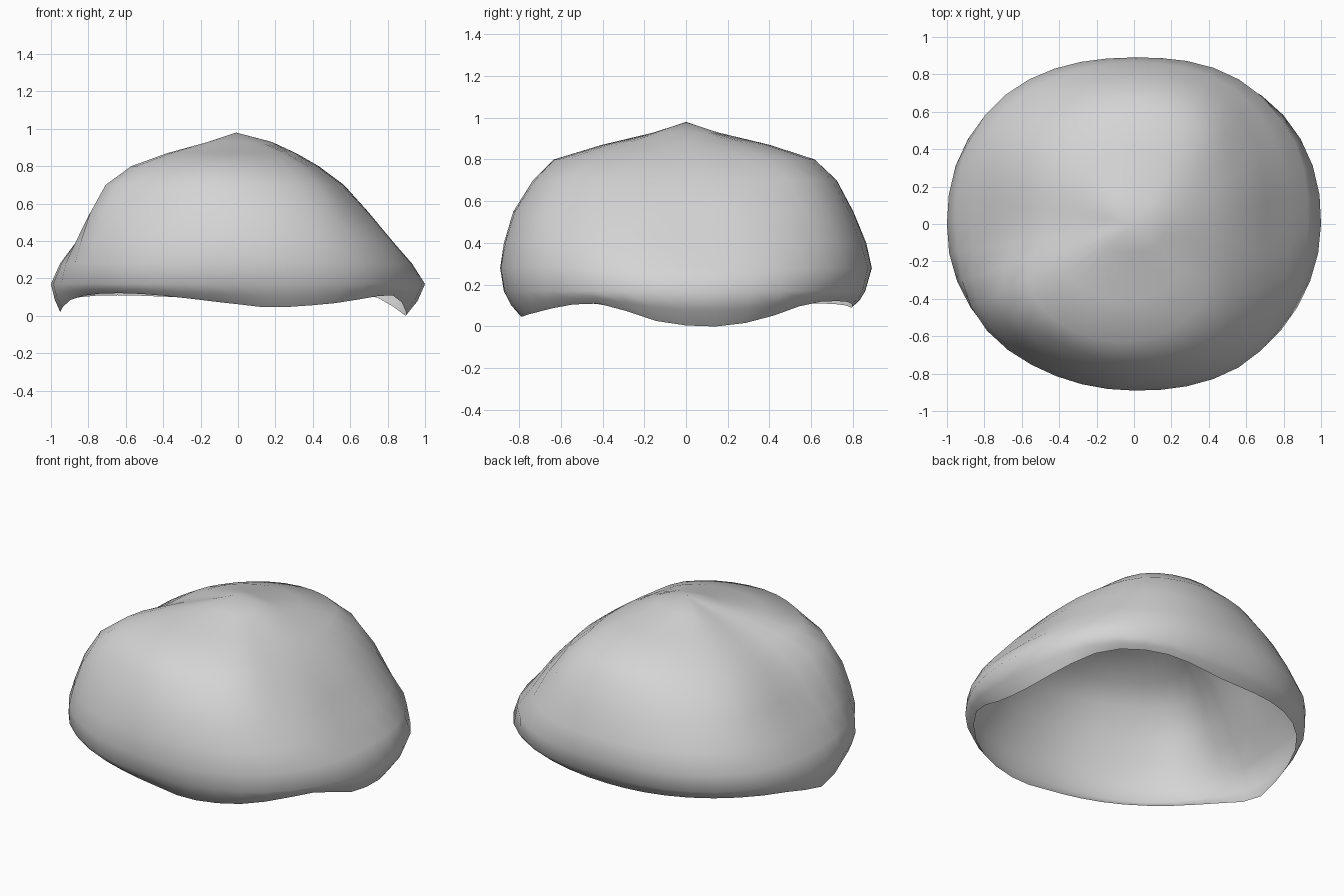
import bpy, bmesh, math

cube = bpy.data.objects.get("Cube")
if cube:
    bpy.data.objects.remove(cube, do_unlink=True)

SEGMENTS = 40
PEAK = 0.98
LEVELS = [.93, .87, .80, .70, .55, .40, .28, .17]

# Angle: share of the outline radius at each level, then at the rim
PROFILES = {
    0:   [.18, .31, .43, .565, .70, .82, .93, 1, .90],
    30:  [.18, .33, .48, .62, .76, .87, .96, .99, .92],
    60:  [.16, .42, .65, .78, .88, .95, 1, .98, .93],
    92:  [.17, .45, .69, .81, .90, .97, 1, .965, .89],
    138: [.17, .38, .54, .71, .84, .93, .99, .98, .93],
    183: [.14, .32, .48, .63, .75, .86, .95, 1, .95],
    210: [.18, .43, .65, .80, .89, .94, .97, .97, .92],
    235: [.18, .46, .69, .79, .88, .94, .97, .96, .91],
    268: [.17, .45, .71, .825, .93, .98, 1, .98, .885],
    304: [.17, .40, .60, .76, .88, .95, .99, .98, .92],
    330: [.17, .32, .46, .61, .76, .89, .95, .97, .92],
}
# Angle: height of the wavy rim
RIM = {0: .005, 10: 0, 22: .03, 40: .11, 60: .12, 90: .09, 138: .11, 165: .08, 180: .02,
       203: .1, 230: .12, 268: .065, 283: .045, 304: .065, 333: .11, 350: .03}


def periodic(table, angle):
    """Smooth closed interpolation of a table keyed by degrees."""
    keys = sorted(table)
    n = len(keys)
    i = max(k for k in range(n) if keys[k] <= angle)

    def point(k):
        return keys[k % n] + 360 * (k // n), table[keys[k % n]]

    (a0, v0), (a1, v1), (a2, v2), (a3, v3) = [point(i + k) for k in (-1, 0, 1, 2)]
    span = a2 - a1
    t = (angle - a1) / span
    m1 = (v2 - v0) / (a2 - a0) * span
    m2 = (v3 - v1) / (a3 - a1) * span
    return (v1 * (2*t**3 - 3*t**2 + 1) + m1 * (t**3 - 2*t**2 + t)
            + v2 * (3*t**2 - 2*t**3) + m2 * (t**3 - t**2))


def outline(a):
    """Radius of the rounded, slightly squared plan outline."""
    n = 2.3
    return (abs(math.cos(a))**n + abs(math.sin(a) / .89)**n) ** (-1 / n)


def column(bm, degrees):
    """Vertices from below the peak down to the rim at one angle."""
    a = math.radians(degrees)
    shares = [periodic({k: p[j] for k, p in PROFILES.items()}, degrees)
              for j in range(len(LEVELS) + 1)]
    rim = max(0, periodic(RIM, degrees))
    rings = list(zip(shares, LEVELS))
    rings.append((.6 * shares[-2] + .4 * shares[-1], rim + .45 * (LEVELS[-1] - rim)))
    rings.append((shares[-1], rim))
    r = outline(a)
    return [bm.verts.new((r * s * math.cos(a), r * s * math.sin(a), z)) for s, z in rings]


# Open shell, skinned from the columns
bm = bmesh.new()
peak = bm.verts.new((-.01, 0, PEAK))
columns = [column(bm, 360 * i / SEGMENTS) for i in range(SEGMENTS)]
for i, left in enumerate(columns):
    right = columns[(i + 1) % SEGMENTS]
    bm.faces.new((peak, left[0], right[0]))
    for j in range(len(left) - 1):
        bm.faces.new((left[j], left[j + 1], right[j + 1], right[j]))
for face in bm.faces:
    face.smooth = True
mesh = bpy.data.meshes.new("domed_shell")
bm.to_mesh(mesh)
bm.free()
shell = bpy.data.objects.new("domed_shell", mesh)
bpy.context.collection.objects.link(shell)

# Plain grey
grey = bpy.data.materials.new("light_grey")
grey.use_nodes = True
colour = (.66, .66, .66, 1)
grey.diffuse_color = colour
grey.node_tree.nodes["Principled BSDF"].inputs["Base Color"].default_value = colour
mesh.materials.append(grey)
